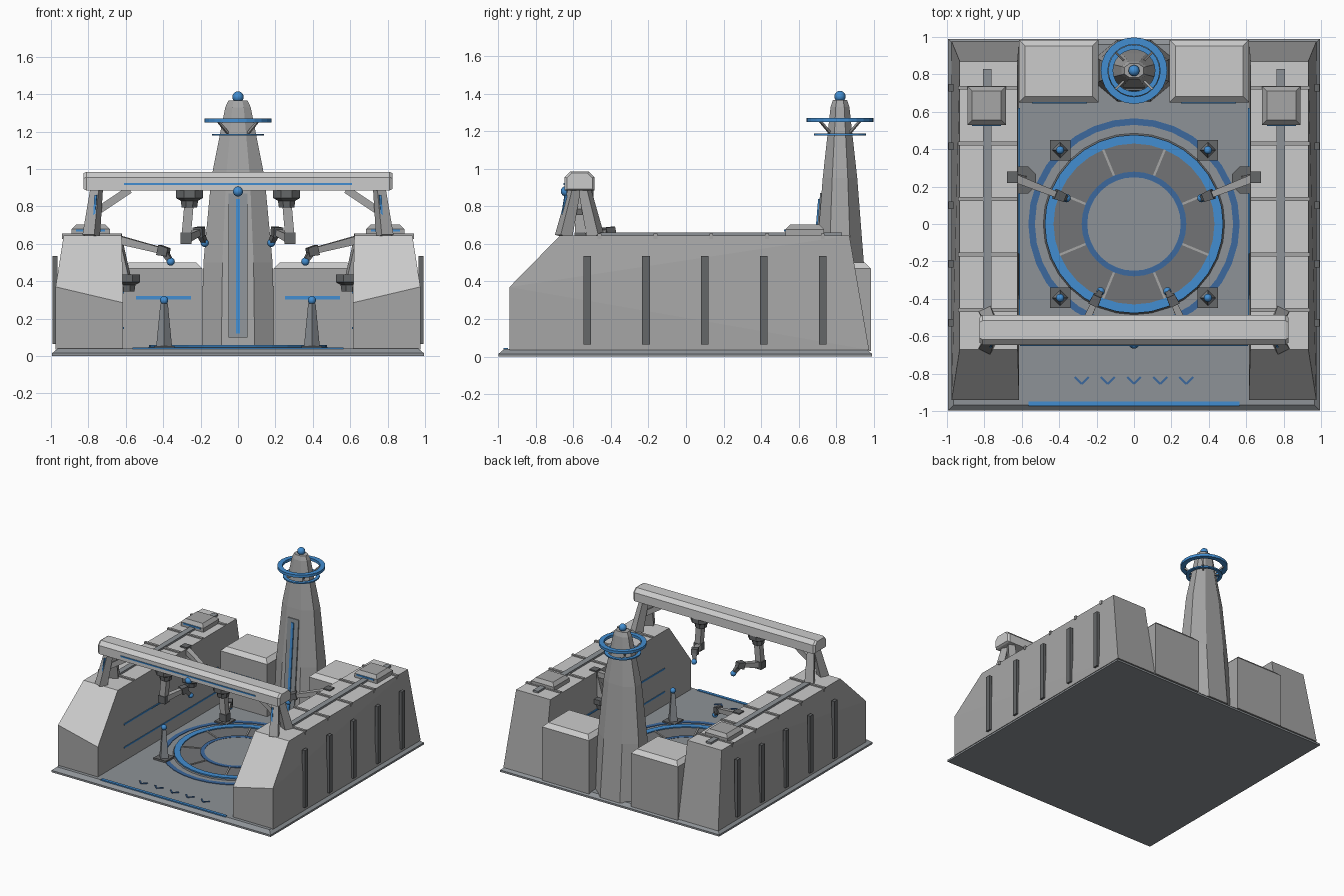
import bpy, bmesh
from math import pi, sin, cos
from mathutils import Vector

if "Cube" in bpy.data.objects:
    bpy.data.objects.remove(bpy.data.objects["Cube"])


def paint(name, *col):
    m = bpy.data.materials.new(name)
    m.diffuse_color = (*col, 1)
    m.use_nodes = True
    m.node_tree.nodes["Principled BSDF"].inputs["Base Color"].default_value = m.diffuse_color
    return m


BLUE = paint("blue", 0.055, 0.27, 0.64)
DIM = paint("dim_blue", 0.045, 0.14, 0.34)
LIGHT = paint("light_grey", .62, .62, .61)
MID = paint("mid_grey", .38, .38, .38)
FLOOR = paint("floor_grey", .27, .29, .31)
PAD = paint("pad_grey", .17, .175, .18)
DARK = paint("dark_grey", .13, .135, .14)


def loft(name, loops, mat=MID, closed=False, top=None):
    """Skin equal-length point loops, cap the ends unless closed; top colours upward faces."""
    bm = bmesh.new()
    rows = [[bm.verts.new(p) for p in l] for l in loops]
    n, k = len(rows[0]), len(rows)
    for i in range(k if closed else k - 1):
        a, b = rows[i], rows[(i + 1) % k]
        for j in range(n):
            bm.faces.new((a[j], a[(j + 1) % n], b[(j + 1) % n], b[j]))
    if not closed:
        bm.faces.new(rows[0][::-1])
        bm.faces.new(rows[-1])
    bmesh.ops.recalc_face_normals(bm, faces=bm.faces)
    for f in bm.faces:
        f.normal_update()
        f.material_index = 1 if top and f.normal.z > .3 else 0
    me = bpy.data.meshes.new(name)
    me.materials.append(mat)
    if top:
        me.materials.append(top)
    bm.to_mesh(me)
    bm.free()
    ob = bpy.data.objects.new(name, me)
    bpy.context.collection.objects.link(ob)
    return ob


def rect(cx, cy, hx, hy, z):
    return [(cx - hx, cy - hy, z), (cx + hx, cy - hy, z), (cx + hx, cy + hy, z), (cx - hx, cy + hy, z)]


def box(name, x0, x1, y0, y1, z0, z1, mat=MID, cham=0, top=None):
    """Box, with an optional chamfer around the top."""
    cx, cy, hx, hy = (x0 + x1) / 2, (y0 + y1) / 2, abs(x1 - x0) / 2, abs(y1 - y0) / 2
    loops = [rect(cx, cy, hx, hy, z0), rect(cx, cy, hx, hy, z1 - cham)]
    if cham:
        loops.append(rect(cx, cy, hx - cham, hy - cham, z1))
    return loft(name, loops, mat, top=top)


def circle(cx, cy, r, z, n=8, rot=0.0):
    return [(cx + r * cos(rot + 2 * pi * i / n), cy + r * sin(rot + 2 * pi * i / n), z) for i in range(n)]


def ring(name, cx, cy, r0, r1, z0, z1, mat, n=32):
    loft(name, [circle(cx, cy, r, z, n) for r, z in ((r0, z0), (r1, z0), (r1, z1), (r0, z1))], mat, True)


def bar(name, p, q, w, w2=None, mat=MID):
    """Square bar between two points."""
    p, q = Vector(p), Vector(q)
    d = (q - p).normalized()
    s = d.cross(Vector((0, 0, 1)))
    s = s.normalized() if s.length > 0.01 else Vector((1, 0, 0))
    u = s.cross(d)
    return loft(name, [[c + (s * a + u * b) * h / 2 for a, b in ((-1, -1), (1, -1), (1, 1), (-1, 1))]
                       for c, h in ((p, w), (q, w2 or w))], mat)


def ball(name, c, r):
    bpy.ops.mesh.primitive_uv_sphere_add(segments=12, ring_count=8, radius=r, location=c)
    ob = bpy.context.object
    ob.name = name
    ob.data.materials.append(BLUE)
    bpy.ops.object.shade_smooth()


def robot_arm(name, s, mount, elbow, wrist, tip):
    """Hanging turret, upper arm, elbow block, forearm, wrist and glowing tip."""
    mount, elbow, wrist, tip = [Vector((s * p[0], p[1], p[2])) for p in (mount, elbow, wrist, tip)]
    x, y, z = mount
    loft(name + "_mount", [circle(x, y, r, z - d, 8, pi / 8) for r, d in
                           ((.078, 0), (.078, .04), (.05, .055), (.045, .09))], DARK)
    bar(name + "_upper", (x, y, z - .05), elbow, .05)
    e = elbow
    box(name + "_elbow", e.x - .03, e.x + .03, e.y - .03, e.y + .03, e.z - .03, e.z + .03, DARK)
    bar(name + "_forearm", e, wrist, .045, .032)
    d = (wrist - e).normalized()
    bar(name + "_wrist", wrist - d * .03, wrist + d * .025, .055, .045, DARK)
    bar(name + "_tool", wrist, tip, .036, .026, DARK)
    ball(name + "_tip", tip, .022)


# Base slab and landing pad
loft("base", [rect(0, -.004, .994 - i, .994 - i, z) for i, z in ((0, 0), (0, .015), (.03, .04))], FLOOR)
loft("pad", [circle(0, 0, r, z, 32) for r, z in ((.49, .035), (.475, .05))], PAD)
loft("pad_centre", [circle(0, 0, .255, z, 32) for z in (.045, .053)], FLOOR)
ring("pad_outer_mark", 0, 0, .53, .565, .035, .044, DIM)
ring("pad_ring", 0, 0, .43, .477, .04, .058, BLUE)
ring("pad_inner_ring", 0, 0, .25, .28, .04, .055, DIM)
for i in range(8):
    a = pi / 8 + i * pi / 4
    bar("pad_spoke", (.28 * cos(a), .28 * sin(a), .05), (.43 * cos(a), .43 * sin(a), .05), .012)
box("entry_strip", -.565, .565, -.972, -.948, .03, .046, BLUE)
for i in range(-2, 3):
    for s in (-1, 1):
        bar("entry_chevron", (i * .14, -.855, .04), (i * .14 + s * .037, -.818, .04), .011, mat=DIM)

# Pylons around the pad
for x in (-.395, .395):
    for y in (-.395, .395):
        box("pylon_foot", x - .055, x + .055, y - .055, y + .055, .035, .055, DARK)
        loft("pylon", [circle(x, y, .042, .055, 4), circle(x, y, .02, .28, 4)], FLOOR)
        ball("pylon_light", (x, y, .298), .022)

for s in (-1, 1):
    # Side wall with sloped nose and leaning faces, side folds fanning from the nose edge
    outer = [(.975, -.94, .37), (.932, -.67, .645), (.932, .87, .645), (.975, .975, .035), (.975, -.94, .035)]
    inner = [(.614, -.94, .285), (.622, -.67, .645), (.622, .87, .645), (.614, .975, .035), (.614, -.94, .035)]
    wall = loft("side_wall", [[(s * x, y, z) for x, y, z in l] for l in (outer, inner)], top=LIGHT)
    bm = bmesh.new()
    bm.from_mesh(wall.data)
    bm.verts.ensure_lookup_table()
    for k in (0, 5):
        for j in (2, 3):
            bmesh.ops.connect_verts(bm, verts=[bm.verts[k], bm.verts[k + j]])
    bm.to_mesh(wall.data)
    bm.free()
    for i in range(5):
        y = -.527 + i * .314
        box("wall_rib", s * .966, s * .992, y - .02, y + .02, .065, .535, DARK)
        y = -.46 + i * .297
        box("roof_slat", s * .622, s * .94, y - .01, y + .01, .625, .655)
    box("roof_rail", s * .762, s * .808, -.5, .83, .64, .66, FLOOR)
    box("roof_hatch", s * .685, s * .89, .53, .735, .64, .703, cham=.025)
    box("hatch_light", s * .71, s * .865, .523, .535, .665, .677, BLUE)
    for z in (.15, .34):
        box("wall_light", s * .61, s * .63, -.6, .62, z - .006, z + .006, BLUE)

    # Rear block
    box("rear_block", s * .19, s * .615, .65, .985, .03, .5, cham=.032, top=LIGHT)
    box("rear_block_light", s * .25, s * .545, .643, .655, .302, .322, BLUE)

    # Gantry legs and brace
    for t in (-1, 1):
        bar("gantry_leg", (s * .755, -.567 + t * .025, .9), (s * .785, -.567 + t * .085, .64), .05, .07)
    bar("gantry_leg_light", (s * .76, -.64, .86), (s * .77, -.665, .7), .012, mat=BLUE)
    bar("gantry_brace", (s * .58, -.567, .89), (s * .76, -.567, .77), .04)

    # Robot arms: two on the gantry, two on the walls
    robot_arm("gantry_arm", s, (.26, -.565, .885), (.278, -.565, .63), (.205, -.405, .665), (.178, -.36, .605))
    robot_arm("wall_arm", s, (.595, .235, .435), (.65, .25, .625), (.395, .15, .56), (.36, .138, .505))

# Gantry beam
prof = [(-.647, .885), (-.647, .955), (-.617, .985), (-.517, .985), (-.487, .955), (-.487, .885)]
loft("gantry_beam", [[(x, -.567 + (y + .567) * k, .935 + (z - .935) * k) for y, z in prof]
                     for x, k in ((-.825, .85), (-.81, 1), (.81, 1), (.825, .85))], LIGHT)
box("gantry_light", -.61, .61, -.653, -.64, .915, .925, BLUE)
ball("gantry_beacon", (0, -.64, .88), .027)

# Tower: tapering eight-sided shaft
CY = .82


def oct_loop(hx, hy, z):
    k = .45
    pts = [(k, -1), (1, -k), (1, k), (k, 1), (-k, 1), (-1, k), (-1, -k), (-k, -1)]
    return [(hx * a, CY + hy * b, z) for a, b in pts]


loft("tower", [oct_loop(*v) for v in ((.198, .165, .03), (.185, .127, .5), (.143, .092, .95),
                                      (.068, .05, 1.33), (.052, .038, 1.365))])
for name, hw, z0, z1, off, mat in (("tower_panel", .05, .1, .87, .012, FLOOR), ("tower_light", .011, .12, .84, .02, BLUE)):
    # Panels follow the lean of the tower front
    front = lambda z: CY - .162 + .083 * (z - .05)
    loft(name, [rect(0, front(z) - off + .05, hw, .05, z) for z in (z0, z1)], mat)
ball("tower_beacon", (0, CY, 1.385), .03)
ring("tower_ring", 0, CY, .14, .178, 1.248, 1.27, BLUE, 24)
ring("tower_lower_ring", 0, CY, .112, .138, 1.178, 1.188, BLUE, 24)
for i in range(4):
    c, d = cos(i * pi / 2 + pi / 4), sin(i * pi / 2 + pi / 4)
    bar("ring_strut", (.05 * c, CY + .05 * d, 1.17), (.15 * c, CY + .15 * d, 1.255), .012)
    bar("lower_ring_strut", (.05 * c, CY + .05 * d, 1.183), (.12 * c, CY + .12 * d, 1.183), .01)
